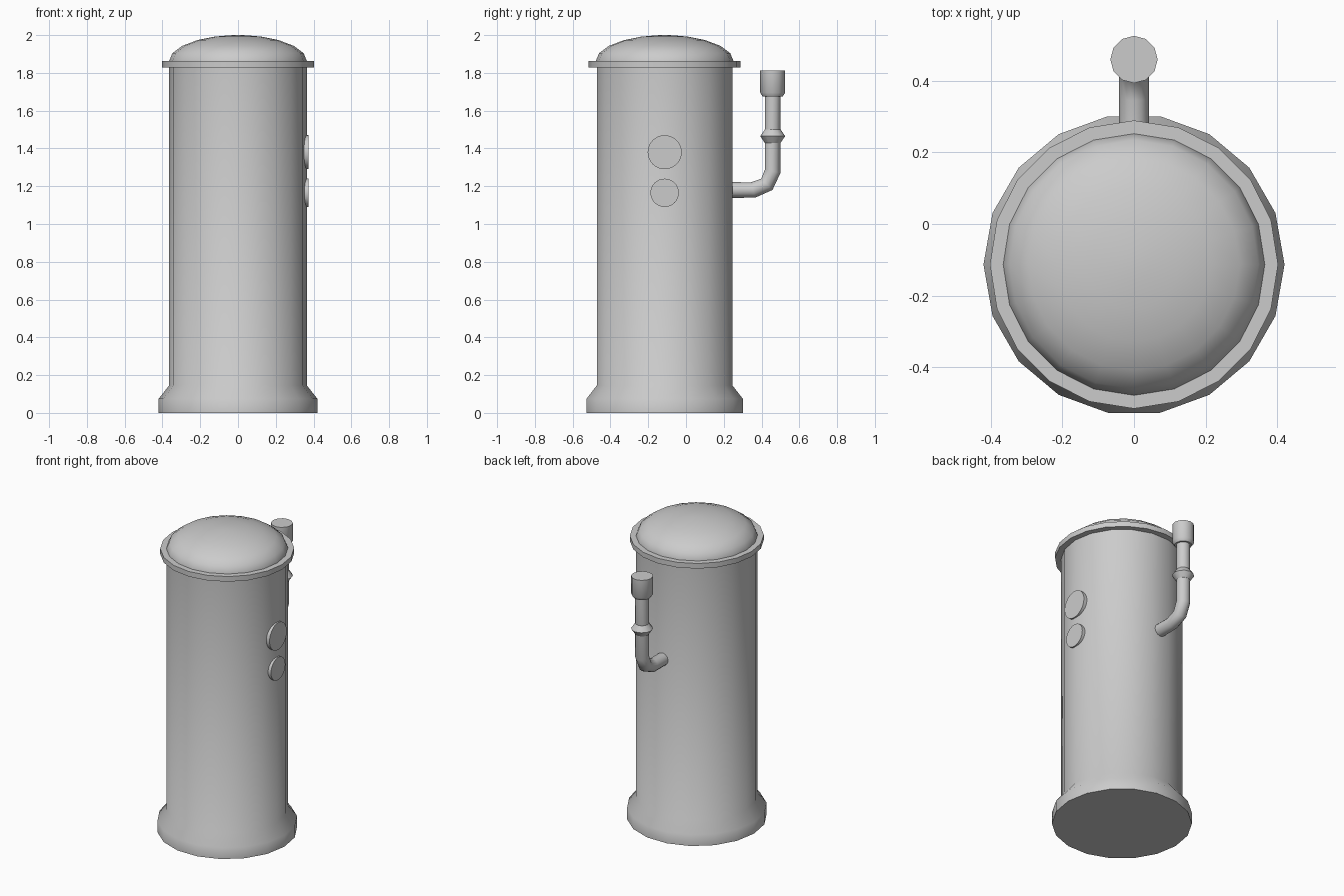
import bpy, bmesh, math
from mathutils import Vector, Matrix

if "Cube" in bpy.data.objects:
    bpy.data.objects.remove(bpy.data.objects["Cube"])

CY = -0.113   # tank axis in y
PY = 0.459    # pipe axis in y


def finish(name, bm, angle=40):
    bmesh.ops.recalc_face_normals(bm, faces=bm.faces[:])
    me = bpy.data.meshes.new(name)
    bm.to_mesh(me)
    bm.free()
    ob = bpy.data.objects.new(name, me)
    bpy.context.collection.objects.link(ob)
    bpy.ops.object.select_all(action='DESELECT')
    ob.select_set(True)
    bpy.context.view_layer.objects.active = ob
    bpy.ops.object.shade_smooth_by_angle(angle=math.radians(angle))
    return ob


def skin(name, rings, angle=40):
    """Join rings of points into a closed, capped tube."""
    bm = bmesh.new()
    loops = [[bm.verts.new(p) for p in ring] for ring in rings]
    n = len(loops[0])
    for a, b in zip(loops, loops[1:]):
        for i in range(n):
            j = (i + 1) % n
            bm.faces.new((a[i], a[j], b[j], b[i]))
    bm.faces.new(loops[0])
    bm.faces.new(loops[-1])
    return finish(name, bm, angle)


def lathe(name, profile, sides, matrix, angle=40):
    """Spin (radius, height) pairs about the local z axis."""
    step = 2 * math.pi / sides
    return skin(name, [[matrix @ Vector((r * math.cos(i * step), r * math.sin(i * step), z))
                        for i in range(sides)] for r, z in profile], angle)


tank_axis = Matrix.Translation((0, CY, 0))
pipe_axis = Matrix.Translation((0, PY, 0))

# Tank with flared foot
lathe("tank_body", [(0.42, 0), (0.42, 0.075), (0.365, 0.145), (0.365, 1.84)], 18, tank_axis, 50)

# Lid: thin rim and shallow dome
lathe("lid_rim", [(0.402, 1.828), (0.402, 1.862)], 20, tank_axis)
dome = [(0.365 * math.cos(t), 1.862 + 0.138 * math.sin(t))
        for t in (math.radians(a) for a in (0, 18, 36, 54, 70, 83))]
dome = [(0.365, 1.85)] + dome + [(0.01, 2.0)]
lathe("lid_dome", dome, 20, tank_axis, 50)

# Round gauges on the right side
for name, z, r in (("upper_gauge", 1.38, 0.09), ("lower_gauge", 1.165, 0.075)):
    face_x = Matrix.Translation((0, CY, z)) @ Matrix.Rotation(math.pi / 2, 4, 'Y')
    lathe(name, [(r, 0.335), (r, 0.373)], 32, face_x)

# Bent pipe: each ring is tilted to the bend (y, z, tilt in degrees)
path = [(0.18, 1.18, 0), (0.355, 1.18, 15), (0.428, 1.21, 45), (PY, 1.28, 75), (PY, 1.68, 90)]
rings = []
for y, z, tilt in path:
    c, s = math.cos(math.radians(tilt)), math.sin(math.radians(tilt))
    rings.append([Vector((0.042 * math.cos(a), y - s * 0.042 * math.sin(a), z + c * 0.042 * math.sin(a)))
                  for a in (i * math.pi / 6 for i in range(12))])
skin("vent_pipe", rings, 50)

# Pipe collar and end cap
lathe("pipe_collar", [(0.042, 1.43), (0.066, 1.465), (0.042, 1.50)], 12, pipe_axis)
lathe("pipe_cap", [(0.053, 1.675), (0.066, 1.695), (0.066, 1.812)], 12, pipe_axis)
